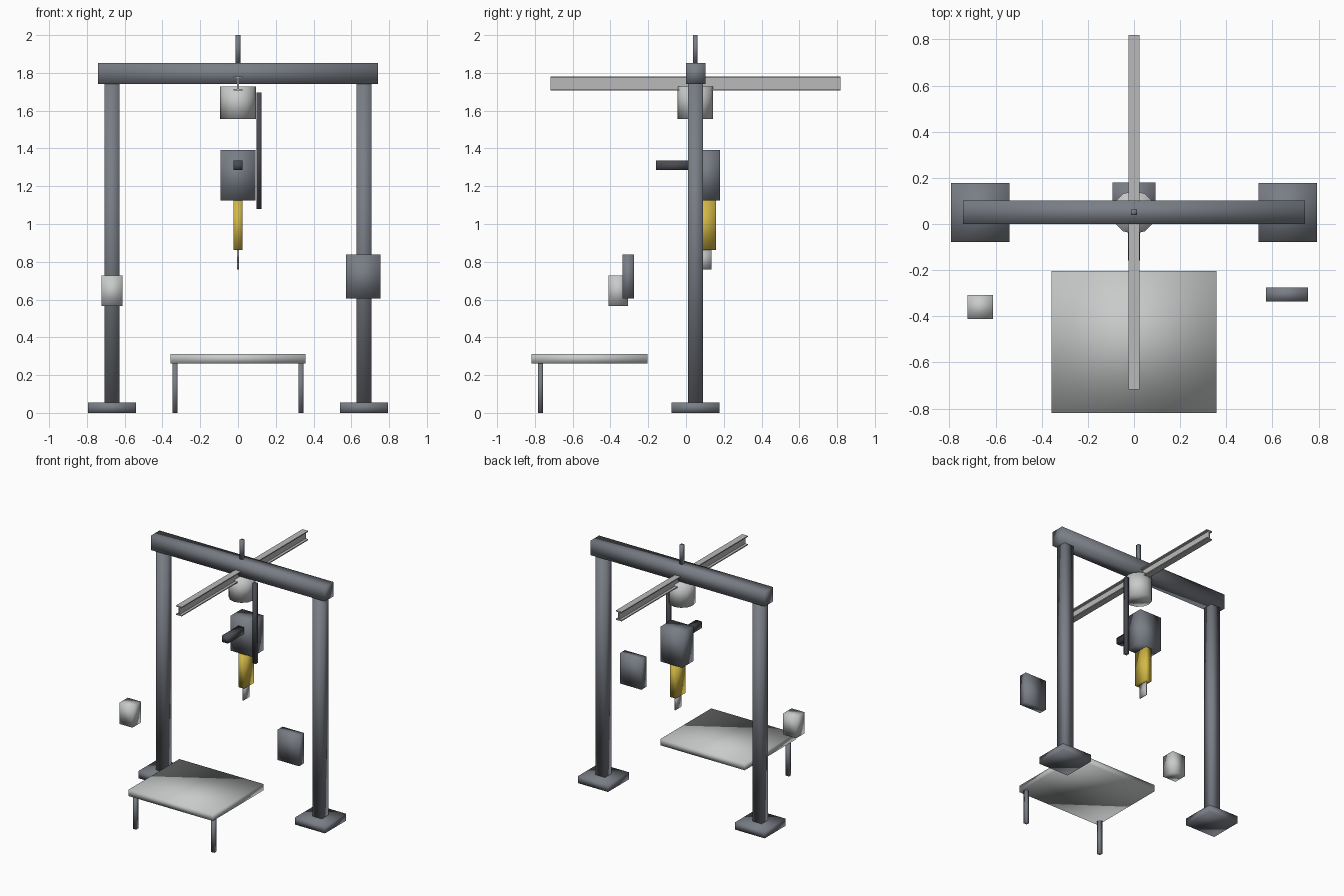
import bpy
import bmesh
import math
from mathutils import Vector

if "Cube" in bpy.data.objects:
    bpy.data.objects.remove(bpy.data.objects["Cube"], do_unlink=True)


def material(name, rgb):
    m = bpy.data.materials.new(name)
    m.use_nodes = True
    m.diffuse_color = (*rgb, 1)
    bsdf = next(n for n in m.node_tree.nodes if n.type == 'BSDF_PRINCIPLED')
    bsdf.inputs["Base Color"].default_value = (*rgb, 1)
    return m


FRAME = material("frame grey", (0.19, 0.205, 0.235))
LIGHT = material("light grey", (0.58, 0.59, 0.59))
STEEL = material("rail steel", (0.48, 0.49, 0.48))
DARK = material("dark grey", (0.07, 0.072, 0.085))
YELLOW = material("yellow", (0.65, 0.48, 0.06))


def finish(name, bm, mat, smooth):
    bmesh.ops.recalc_face_normals(bm, faces=bm.faces)
    for f in bm.faces:
        f.smooth = smooth
    mesh = bpy.data.meshes.new(name)
    bm.to_mesh(mesh)
    bm.free()
    mesh.materials.append(mat)
    obj = bpy.data.objects.new(name, mesh)
    bpy.context.collection.objects.link(obj)
    return obj


def box(name, x, y, z, mat, smooth=True):
    """Box from (low, high) ranges on each axis."""
    bm = bmesh.new()
    bmesh.ops.create_cube(bm, size=1)
    lo, hi = Vector((x[0], y[0], z[0])), Vector((x[1], y[1], z[1]))
    for v in bm.verts:
        v.co = Vector([lo[i] + (v.co[i] + 0.5) * (hi[i] - lo[i]) for i in range(3)])
    return finish(name, bm, mat, smooth)


# Gantry: two columns on foot plates, joined by a cross beam
for side, s in (("left", 1), ("right", -1)):
    cx = 0.667 * s
    box(side + "_foot_plate", (cx - 0.127, cx + 0.127), (-0.077, 0.177), (0, 0.055), FRAME)
    box(side + "_column", (cx - 0.04, cx + 0.04), (0.01, 0.09), (0.055, 1.74), FRAME)
box("cross_beam", (-0.74, 0.74), (0, 0.102), (1.74, 1.852), FRAME)
box("top_rod", (-0.012, 0.012), (0.038, 0.062), (1.852, 2.0), FRAME)

# I-section rail running front to back
H, W, T = 0.036, 0.024, 0.004
quarter = [(W, H), (W, H - 2 * T), (T, H - 2 * T)]
half = quarter + [(x, -z) for x, z in reversed(quarter)]
profile = half + [(-x, z) for x, z in reversed(half)]
bm = bmesh.new()
end = bm.faces.new([bm.verts.new((x, -0.718, 1.744 + z)) for x, z in profile])
ext = bmesh.ops.extrude_face_region(bm, geom=[end], use_keep_orig=True)
bmesh.ops.translate(bm, vec=(0, 1.536, 0),
                    verts=[g for g in ext["geom"] if isinstance(g, bmesh.types.BMVert)])
finish("overhead_rail", bm, STEEL, False)

# Hoist drum under the rail
bm = bmesh.new()
bmesh.ops.create_cone(bm, cap_ends=True, segments=12, radius1=0.094, radius2=0.094, depth=0.173)
bmesh.ops.translate(bm, verts=bm.verts, vec=(0, 0.05, 1.6425))
finish("hoist_drum", bm, LIGHT, True)

# Tool head with handle, sleeve, blade and side bar
box("tool_head", (-0.093, 0.093), (0.04, 0.18), (1.125, 1.392), FRAME)
box("handle", (-0.025, 0.025), (-0.158, 0.04), (1.285, 1.335), DARK)
box("sleeve", (-0.025, 0.025), (0.04, 0.158), (0.862, 1.125), YELLOW)
box("blade", (-0.004, 0.004), (0.062, 0.135), (0.758, 0.862), STEEL)
box("side_bar", (0.099, 0.125), (0.037, 0.063), (1.08, 1.695), DARK)

# Work table with two front legs
box("table_top", (-0.358, 0.358), (-0.818, -0.203), (0.262, 0.312), LIGHT)
for side, s in (("left", 1), ("right", -1)):
    cx = 0.333 * s
    box(side + "_table_leg", (cx - 0.0135, cx + 0.0135), (-0.783, -0.756), (0, 0.262), FRAME)

# Control boxes
box("left_control_box", (0.572, 0.755), (-0.336, -0.275), (0.605, 0.838), FRAME)
box("right_control_box", (-0.722, -0.611), (-0.411, -0.308), (0.565, 0.727), LIGHT)
